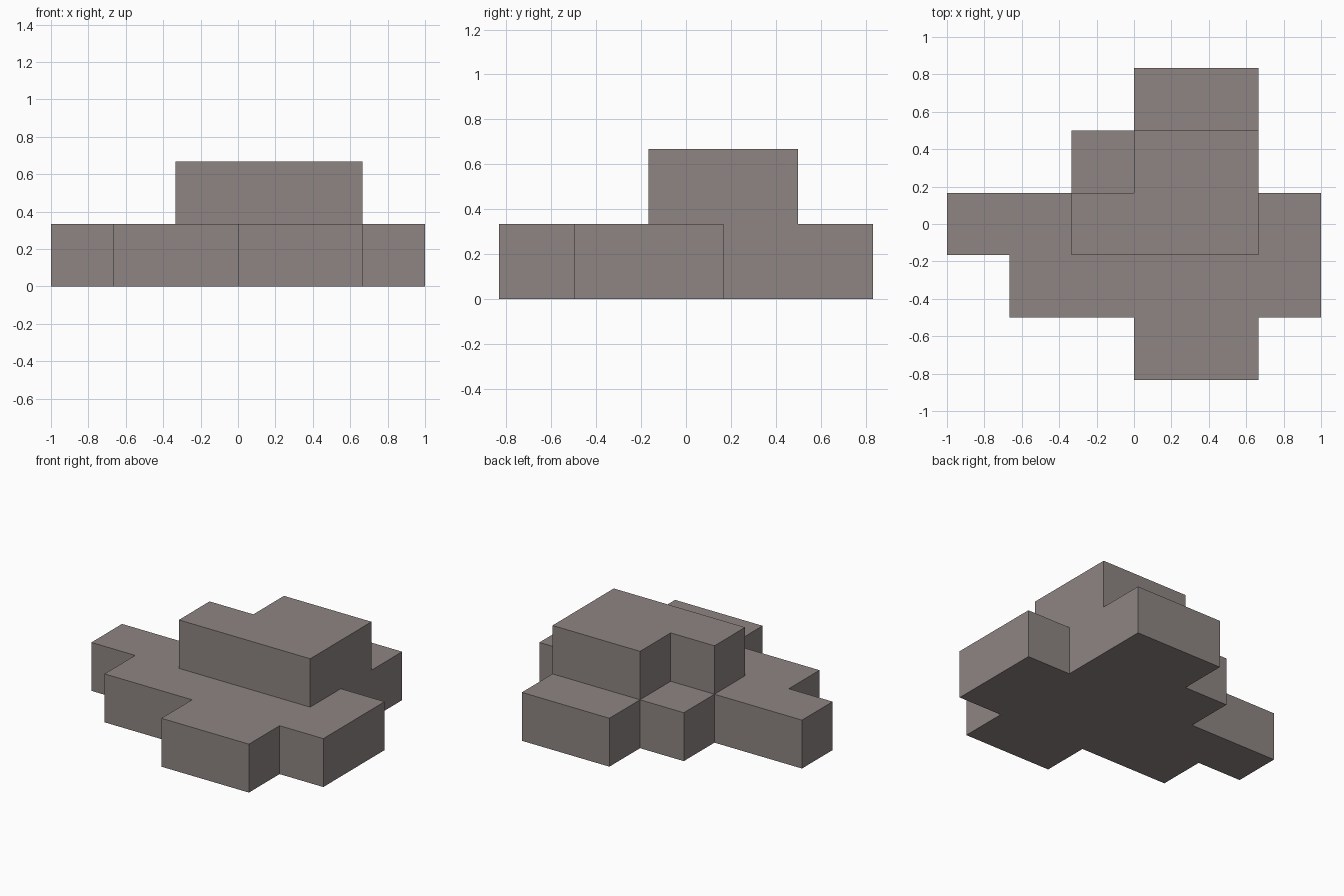
import bpy, bmesh

if "Cube" in bpy.data.objects:
    bpy.data.objects.remove(bpy.data.objects["Cube"])

U = 1 / 3  # size of one square cell

# Cell spans (first column, end column) for each row, front to back
LOWER = [(3, 5), (1, 6), (0, 6), (2, 5), (3, 5)]
UPPER = {2: (2, 5), 3: (3, 5)}

bm = bmesh.new()
corners = {}


def corner(i, j):
    if (i, j) not in corners:
        corners[i, j] = bm.verts.new((i * U - 1, j * U - 2.5 * U, 0))
    return corners[i, j]


def raise_faces(faces):
    """Extrude faces one cell upward."""
    out = bmesh.ops.extrude_face_region(bm, geom=faces)["geom"]
    verts = [e for e in out if isinstance(e, bmesh.types.BMVert)]
    bmesh.ops.translate(bm, verts=verts, vec=(0, 0, U))
    return [e for e in out if isinstance(e, bmesh.types.BMFace)]


# Lower tier: stepped footprint raised one cell
for j, (a, b) in enumerate(LOWER):
    for i in range(a, b):
        bm.faces.new([corner(i, j), corner(i + 1, j),
                      corner(i + 1, j + 1), corner(i, j + 1)])
tops = raise_faces(bm.faces[:])


# Upper tier: L-shaped block raised from the lower tier's top
def in_upper(face):
    c = face.calc_center_median()
    a, b = UPPER.get(int((c.y + 2.5 * U) / U), (0, 0))
    return a <= int((c.x + 1) / U) < b


raise_faces([f for f in tops if in_upper(f)])

# Clean up leftovers and merge coplanar cells
bmesh.ops.delete(bm, geom=[e for e in bm.edges if not e.link_faces], context='EDGES')
bmesh.ops.delete(bm, geom=[v for v in bm.verts if not v.link_faces], context='VERTS')
bmesh.ops.dissolve_limit(bm, angle_limit=0.01, verts=bm.verts[:], edges=bm.edges[:])
bmesh.ops.recalc_face_normals(bm, faces=bm.faces[:])

mesh = bpy.data.meshes.new("stepped_block")
bm.to_mesh(mesh)
bm.free()
block = bpy.data.objects.new("stepped_block", mesh)
bpy.context.collection.objects.link(block)

# Warm grey stone colour
grey = bpy.data.materials.new("warm_grey")
grey.diffuse_color = (0.27, 0.235, 0.225, 1)
grey.use_nodes = True
grey.node_tree.nodes["Principled BSDF"].inputs["Base Color"].default_value = grey.diffuse_color
mesh.materials.append(grey)
